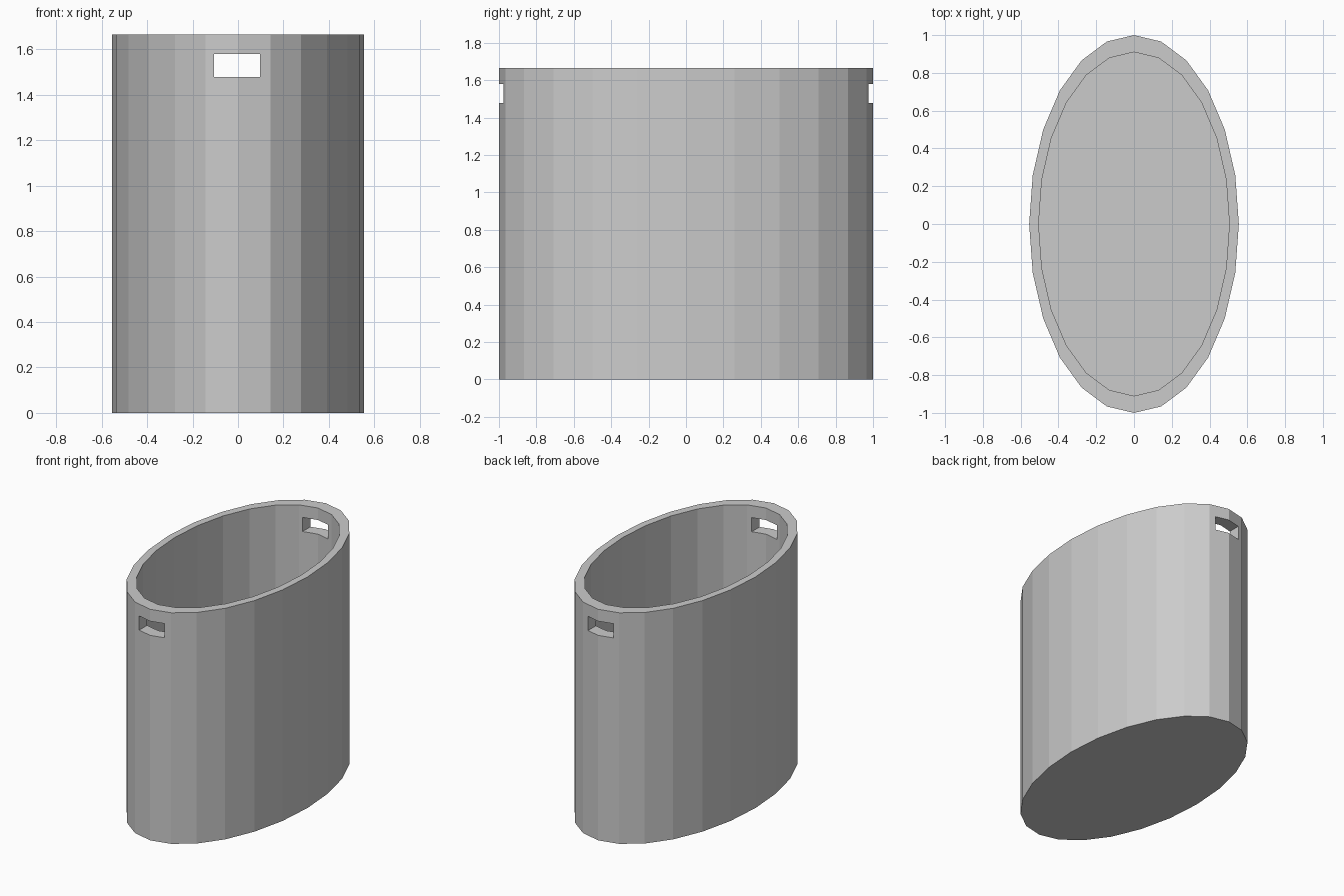
import bpy, bmesh, math

cube = bpy.data.objects.get("Cube")
if cube:
    bpy.data.objects.remove(cube, do_unlink=True)

HEIGHT, FLOOR, SIDES = 1.665, 0.08, 24
OUTER, INNER = (0.555, 1.0), (0.505, 0.91)

grey = bpy.data.materials.new("plain_grey")
grey.use_nodes = True
colour = (0.6, 0.6, 0.6, 1)
grey.diffuse_color = colour
grey.node_tree.nodes["Principled BSDF"].inputs["Base Color"].default_value = colour


def ring(bm, radii, z):
    angles = [math.tau * i / SIDES for i in range(SIDES)]
    return [bm.verts.new((radii[0] * math.sin(a), radii[1] * math.cos(a), z)) for a in angles]


# Oval bin: outer wall, rim, inner wall, with bottom and floor caps
bm = bmesh.new()
loops = [ring(bm, OUTER, 0), ring(bm, OUTER, HEIGHT),
         ring(bm, INNER, HEIGHT), ring(bm, INNER, FLOOR)]
for low, high in zip(loops, loops[1:]):
    for i in range(SIDES):
        j = (i + 1) % SIDES
        bm.faces.new((low[i], low[j], high[j], high[i]))
bm.faces.new(loops[0])
bm.faces.new(loops[-1])
bmesh.ops.recalc_face_normals(bm, faces=bm.faces)
mesh = bpy.data.meshes.new("oval_bin")
bm.to_mesh(mesh)
bm.free()
mesh.materials.append(grey)
oval_bin = bpy.data.objects.new("oval_bin", mesh)
bpy.context.collection.objects.link(oval_bin)

# Handle slots through the front and back walls
bpy.ops.mesh.primitive_cube_add(size=1, location=(-0.004, 0, 1.528))
cutter = bpy.context.object
cutter.name = "handle_slot_cutter"
cutter.scale = (0.202, 2.4, 0.102)
cutter.data.materials.append(grey)
cutter.hide_render = True
cutter.hide_set(True)
cutter.display_type = 'WIRE'
slots = oval_bin.modifiers.new("handle_slots", 'BOOLEAN')
slots.operation = 'DIFFERENCE'
slots.solver = 'EXACT'
slots.object = cutter
